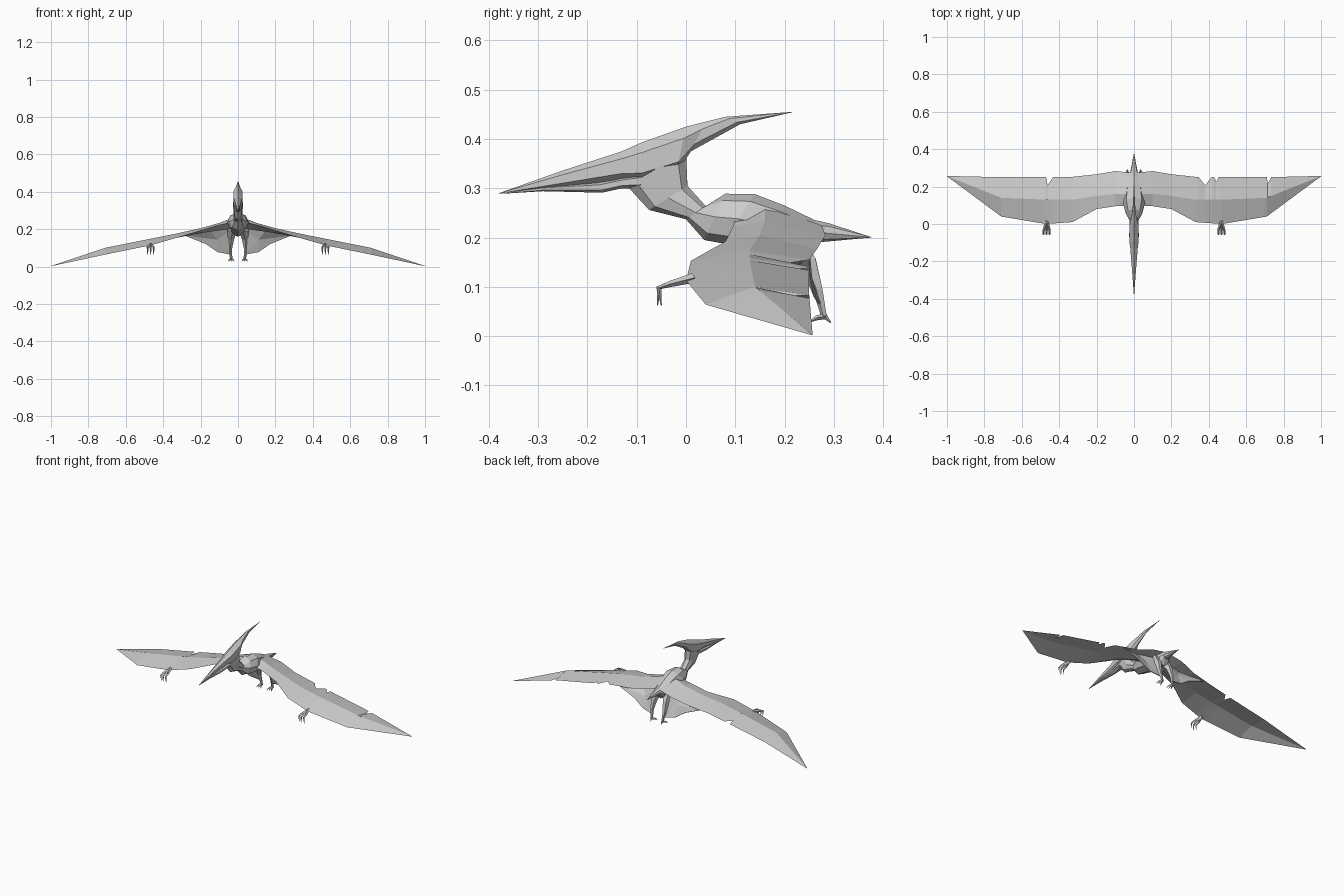
import bpy, bmesh, math
from mathutils import Vector

if "Cube" in bpy.data.objects:
    bpy.data.objects.remove(bpy.data.objects["Cube"])

GREY = (0.6, 0.6, 0.6, 1)
hide = bpy.data.materials.new("grey hide")
hide.use_nodes = True
hide.diffuse_color = GREY
bsdf = next(n for n in hide.node_tree.nodes if n.type == 'BSDF_PRINCIPLED')
bsdf.inputs["Base Color"].default_value = GREY


def finish(name, bm):
    bmesh.ops.remove_doubles(bm, verts=bm.verts, dist=0.0002)
    bmesh.ops.recalc_face_normals(bm, faces=bm.faces)
    mesh = bpy.data.meshes.new(name)
    bm.to_mesh(mesh)
    bm.free()
    mesh.materials.append(hide)
    obj = bpy.data.objects.new(name, mesh)
    bpy.context.collection.objects.link(obj)
    return obj


def skin(name, rings):
    """Join a row of vertex rings into a closed flat-sided solid."""
    bm = bmesh.new()
    loops = [[bm.verts.new(p) for p in ring] for ring in rings]
    n = len(rings[0])
    for a, b in zip(loops, loops[1:]):
        for i in range(n):
            j = (i + 1) % n
            bm.faces.new((a[i], a[j], b[j], b[i]))
    bm.faces.new(loops[0])
    bm.faces.new(loops[-1])
    return finish(name, bm)


def trunk(name, sections, sides=8):
    """Loft along the middle: each section is bottom (y, z), top (y, z), half width."""
    rings = []
    for (y0, z0), (y1, z1), w in sections:
        ring = []
        for k in range(sides):
            a = math.tau * k / sides
            t = 0.5 - 0.5 * math.cos(a)
            ring.append((w * math.sin(a), y0 + (y1 - y0) * t, z0 + (z1 - z0) * t))
        rings.append(ring)
    return skin(name, rings)


def limb(name, points, radii, sides=5):
    """Tapered bone along a path."""
    pts = [Vector(p) for p in points]
    rings = []
    for i, p in enumerate(pts):
        d = (pts[min(i + 1, len(pts) - 1)] - pts[max(i - 1, 0)]).normalized()
        u = d.cross(Vector((1, 0, 0))).normalized()
        v = d.cross(u)
        rings.append([p + radii[i] * (u * math.cos(math.tau * k / sides)
                                      + v * math.sin(math.tau * k / sides))
                      for k in range(sides)])
    return skin(name, rings)


# Body, neck and tail
trunk("body_and_neck", [
    ((-.12, .305), (0, .375), .027),
    ((-.075, .256), (.003, .305), .024),
    ((0, .237), (.04, .264), .025),
    ((.037, .195), (.08, .289), .045),
    ((.075, .188), (.14, .288), .058),
    ((.16, .175), (.20, .265), .05),
    ((.245, .16), (.26, .236), .035),
    ((.265, .19), (.29, .229), .02),
    ((.376, .2), (.376, .201), .001)])

# Skull with long upper beak and swept-back crest
trunk("head_and_crest", [
    ((-.38, .289), (-.38, .290), .001),
    ((-.25, .302), (-.25, .336), .012),
    ((-.13, .315), (-.13, .375), .023),
    ((-.09, .31), (-.09, .393), .029),
    ((-.02, .33), (0, .425), .028),
    ((.01, .375), (.04, .435), .016),
    ((.11, .43), (.08, .445), .007),
    ((.215, .454), (.215, .455), .001)], sides=6)
trunk("lower_jaw", [
    ((-.37, .289), (-.37, .291), .001),
    ((-.29, .294), (-.29, .303), .008),
    ((-.17, .291), (-.18, .312), .014),
    ((-.13, .30), (-.13, .322), .022),
    ((-.06, .30), (-.06, .335), .024)], sides=6)

# Wing stations: x, leading y z, ridge y z, trailing y z, thickness
WING = [(.02, .10, .24, .16, .265, .275, .225, .06),
        (.10, .095, .222, .16, .233, .283, .205, .04),
        (.20, .08, .192, .15, .205, .266, .177, .026),
        (.33, .01, .153, .13, .176, .252, .158, .014),
        (.47, 0, .113, .13, .148, .25, .13, .009),
        (.71, .04, .064, .14, .1, .25, .083, .006),
        (1, .255, .002, .256, .003, .257, .002, .001)]


def station(x):
    for a, b in zip(WING, WING[1:]):
        if x <= b[0]:
            t = (x - a[0]) / (b[0] - a[0])
            return [p + (q - p) * t for p, q in zip(a, b)]


def wing(name, s, notches):
    """Thin lofted membrane; notches are x, half width, depth in the trailing edge."""
    cuts = {w[0]: 0 for w in WING}
    for x, hw, depth in notches:
        cuts.update({x - hw: 0, x: depth, x + hw: 0})
    rings = []
    for x in sorted(cuts):
        _, ly, lz, my, mz, ty, tz, th = station(x)
        rings.append([(s * x, ly, lz), (s * x, my, mz),
                      (s * x, ty - cuts[x], tz), (s * x, my, mz - th)])
    skin(name, rings)


wing("left_wing", 1, [(.38, .035, .045), (.44, .012, .025), (.715, .018, .035)])
wing("right_wing", -1, [(.462, .028, .042)])

for s, side in ((1, "left"), (-1, "right")):
    # Clawed fingers at the bend of the wing
    for k in (-1, 0, 1):
        x = s * (.467 + .016 * k)
        limb(f"{side}_finger", [(s * .467, .015, .118), (x, -.035, .105),
                                (x, -.055, .098), (x, -.058 + .008 * abs(k), .062)],
             [.010, .006, .005, .001], 4)

    # Leg with toes
    limb(f"{side}_leg", [(s * .03, .215, .2), (s * .038, .25, .15),
                         (s * .042, .268, .095), (s * .036, .281, .038)],
         [.028, .018, .011, .006])
    for k in (-1, 0, 1):
        limb(f"{side}_toe", [(s * .036, .282, .04), (s * .036 + .009 * k, .265, .037),
                             (s * .036 + .016 * k, .248, .028)], [.006, .005, .001], 4)
    limb(f"{side}_heel", [(s * .036, .28, .042), (s * .036, .294, .027)], [.006, .001], 4)

    # Skin stretched between leg and wing
    bm = bmesh.new()
    edge = [bm.verts.new((s * x, y, z)) for x, y, z in (
        (.035, .225, .2), (.042, .272, .065), (.11, .262, .078),
        (.17, .254, .12), (.28, .25, .165), (.15, .2, .195))]
    centre = bm.verts.new((s * .11, .235, .145))
    for a, b in zip(edge, edge[1:] + edge[:1]):
        bm.faces.new((a, b, centre))
    web = finish(f"{side}_leg_membrane", bm)
    thick = web.modifiers.new("thickness", 'SOLIDIFY')
    thick.thickness = 0.004
    thick.offset = 0
